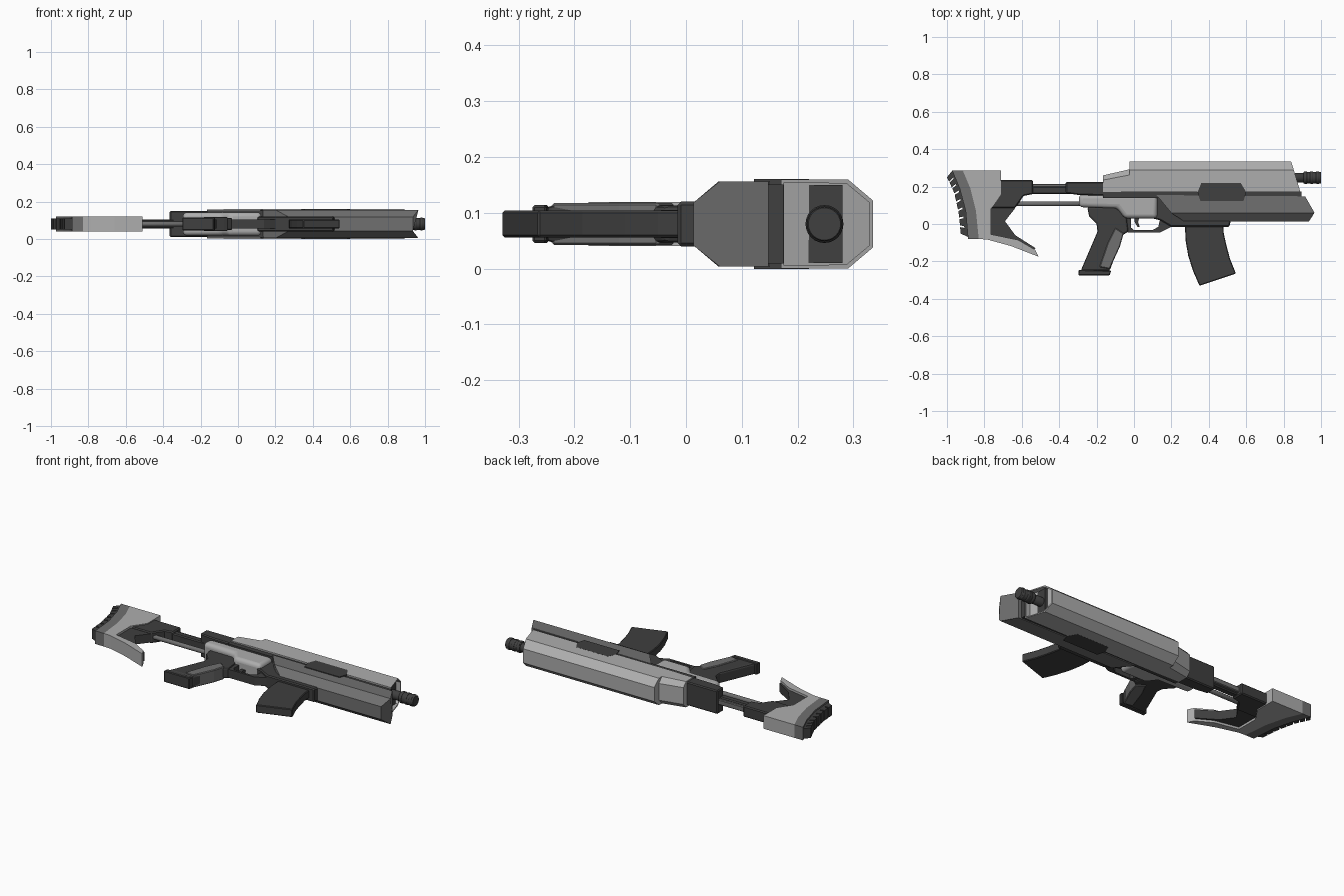
import bpy, bmesh, math
from mathutils import Vector

if "Cube" in bpy.data.objects:
    bpy.data.objects.remove(bpy.data.objects["Cube"])

ZC = 0.08  # mid-plane of the whole model


def shade(name, v):
    m = bpy.data.materials.new(name)
    m.diffuse_color = (v, v, v, 1)
    m.use_nodes = True
    m.node_tree.nodes["Principled BSDF"].inputs["Base Color"].default_value = m.diffuse_color
    return m


LIGHT, MID, DARK = shade("light_grey", 0.42), shade("mid_grey", 0.16), shade("dark_grey", 0.05)


def finish(name, bm, mat, bevel=0, segs=1):
    bmesh.ops.recalc_face_normals(bm, faces=bm.faces[:])
    me = bpy.data.meshes.new(name)
    bm.to_mesh(me)
    bm.free()
    ob = bpy.data.objects.new(name, me)
    bpy.context.collection.objects.link(ob)
    me.materials.append(mat)
    if bevel:
        b = ob.modifiers.new("bevel", 'BEVEL')
        b.width, b.segments, b.limit_method = bevel, segs, 'ANGLE'
        b.angle_limit = math.radians(50)
    return ob


def loft(name, sections, mat, recess=None):
    """Skin closed loops of equal length and cap both ends."""
    bm = bmesh.new()
    loops = [[bm.verts.new(p) for p in s] for s in sections]
    n = len(loops[0])
    for a, b in zip(loops, loops[1:]):
        for i in range(n):
            bm.faces.new((a[i], a[(i + 1) % n], b[(i + 1) % n], b[i]))
    bm.faces.new(loops[0])
    cap = bm.faces.new(loops[-1])
    if recess:
        bmesh.ops.recalc_face_normals(bm, faces=bm.faces[:])
        bmesh.ops.inset_region(bm, faces=[cap], thickness=recess[0])
        ext = bmesh.ops.extrude_face_region(bm, geom=[cap])
        vs = [g for g in ext['geom'] if isinstance(g, bmesh.types.BMVert)]
        bmesh.ops.translate(bm, verts=vs, vec=(-recess[1], 0, 0))
        if cap.is_valid:
            bmesh.ops.delete(bm, geom=[cap], context='FACES_ONLY')
    return finish(name, bm, mat)


def prism(name, pts, half, mat, bevel=0, segs=1):
    """Side profile in XY given thickness about the mid-plane."""
    bm = bmesh.new()
    lo = [bm.verts.new((x, y, ZC - half)) for x, y in pts]
    hi = [bm.verts.new((x, y, ZC + half)) for x, y in pts]
    n = len(pts)
    bm.faces.new(lo)
    bm.faces.new(hi)
    for i in range(n):
        bm.faces.new((lo[i], lo[(i + 1) % n], hi[(i + 1) % n], hi[i]))
    return finish(name, bm, mat, bevel, segs)


def box(name, x0, x1, y0, y1, half, mat, bevel=0):
    return prism(name, [(x0, y0), (x1, y0), (x1, y1), (x0, y1)], half, mat, bevel)


def mirrored(half):
    """Half section of (x, y, half width) points -> full loop."""
    return [(x, y, ZC + w) for x, y, w in half] + [(x, y, ZC - w) for x, y, w in reversed(half)]


def tube(name, x0, x1, y, r, mat, n=24):
    bm = bmesh.new()
    bmesh.ops.create_cone(bm, cap_ends=True, segments=n, radius1=r, radius2=r, depth=x1 - x0)
    for v in bm.verts:
        v.co = Vector(((x0 + x1) / 2 + v.co.z, y + v.co.x, ZC + v.co.y))
    for f in bm.faces:
        f.smooth = len(f.verts) == 4
    return finish(name, bm, mat, 0.002)


def along(pts, t):
    """Point on a polyline, t in 0..1 by index."""
    s = t * (len(pts) - 1)
    i = min(int(s), len(pts) - 2)
    return tuple(Vector(pts[i]).lerp(Vector(pts[i + 1]), s - i))


# Upper shroud with slanted hollow front
loft("upper_shroud", [
    mirrored([(-0.025, 0.17, 0.08), (-0.025, 0.29, 0.08), (-0.025, 0.335, 0.042)]),
    mirrored([(0.89, 0.17, 0.08), (0.854, 0.29, 0.08), (0.84, 0.335, 0.042)])],
    LIGHT, recess=(0.008, 0.03))
box("shroud_core", 0.7, 0.845, 0.18, 0.28, 0.07, DARK)
loft("shroud_rear_taper", [
    mirrored([(-0.165, 0.17, 0.077), (-0.165, 0.235, 0.077), (-0.165, 0.26, 0.05)]),
    mirrored([(-0.025, 0.17, 0.08), (-0.025, 0.262, 0.08), (-0.025, 0.292, 0.05)])], LIGHT)

# Lower handguard with chamfered belly
loft("lower_handguard", [
    mirrored([(0.12, 0.155, 0.076), (0.2, 0.058, 0.076), (0.27, 0.013, 0.038)]),
    mirrored([(0.915, 0.148, 0.076), (0.965, 0.06, 0.076), (0.935, 0.013, 0.038)])], MID)
box("centre_band", -0.165, 0.895, 0.14, 0.175, 0.071, DARK)
prism("side_panel", [(0.34, 0.17), (0.36, 0.22), (0.57, 0.22), (0.6, 0.17), (0.585, 0.122), (0.355, 0.122)],
      0.0805, DARK)

# Barrel and ringed muzzle
tube("barrel", 0.7, 0.92, 0.248, 0.026, DARK)
tube("muzzle", 0.905, 1.0, 0.248, 0.031, DARK)
for i in range(3):
    tube(f"muzzle_ring_{i}", 0.91 + i * 0.032, 0.925 + i * 0.032, 0.248, 0.034, DARK)

# Receiver
prism("receiver_rear", [(-0.365, 0.165), (-0.295, 0.155), (-0.1, 0.15), (-0.1, 0.225), (-0.365, 0.225)],
      0.07, DARK, 0.006)
r = prism("receiver_cover", [(-0.295, 0.158), (-0.295, 0.09), (-0.09, 0.085), (-0.05, 0.03), (0.125, 0.03), (0.125, 0.158)],
          0.062, LIGHT, 0.022, 4)
for p in r.data.polygons:
    p.use_smooth = True
with bpy.context.temp_override(object=r, active_object=r, selected_objects=[r], selected_editable_objects=[r]):
    bpy.ops.object.shade_smooth_by_angle(angle=math.radians(35))
prism("receiver_front", [(0.1, 0.155), (0.1, 0.03), (0.14, 0.02), (0.2, -0.015), (0.51, -0.015), (0.52, 0.03), (0.3, 0.155)],
      0.04, DARK, 0.006)

# Trigger guard and trigger
prism("trigger_guard", [(-0.06, 0.05), (-0.035, -0.045), (0.14, -0.045), (0.2, -0.015), (0.2, 0.03), (0.14, 0.03),
                        (0.13, -0.015), (0.1, -0.032), (0.0, -0.032), (-0.015, -0.02), (-0.015, 0.05)], 0.025, DARK)
prism("trigger", [(0.0, 0.04), (0.03, 0.04), (0.022, 0.01), (0.03, -0.015), (0.018, -0.015), (0.004, 0.01)], 0.008, DARK)

# Grip
prism("grip", [(-0.25, 0.09), (-0.24, 0.04), (-0.2, 0.0), (-0.195, -0.04), (-0.285, -0.25), (-0.13, -0.25),
               (-0.06, -0.06), (-0.03, -0.04), (-0.04, 0.04), (-0.07, 0.09)], 0.033, DARK, 0.01, 2)
prism("grip_base", [(-0.295, -0.245), (-0.298, -0.275), (-0.13, -0.275), (-0.122, -0.25)], 0.034, DARK, 0.004)
prism("grip_panel", [(-0.1, -0.02), (-0.055, -0.05), (-0.075, -0.12), (-0.13, -0.24), (-0.185, -0.23), (-0.14, -0.1)],
      0.038, MID, 0.004)

# Curved magazine
prism("magazine", [(0.272, 0.0), (0.276, -0.09), (0.29, -0.17), (0.315, -0.25), (0.35, -0.33), (0.545, -0.265),
                   (0.513, -0.185), (0.493, -0.11), (0.48, -0.05), (0.477, 0.0)], 0.024, DARK, 0.004)

# Stock rails
box("upper_rail", -0.6, -0.3, 0.16, 0.2, 0.024, DARK, 0.006)
box("upper_rail_top", -0.6, -0.3, 0.185, 0.215, 0.016, MID, 0.004)
tube("lower_rail", -0.68, -0.28, 0.108, 0.013, MID, 16)

# Stock body: sleeve, web, light frame
prism("stock_sleeve", [(-0.76, 0.235), (-0.54, 0.235), (-0.54, 0.16), (-0.59, 0.15), (-0.635, 0.085), (-0.78, 0.085)],
      0.033, DARK, 0.006)
prism("stock_web", [(-0.79, 0.09), (-0.635, 0.085), (-0.69, 0.015), (-0.635, -0.06), (-0.525, -0.13), (-0.56, -0.15),
                    (-0.79, -0.07)], 0.026, DARK)
inner = [(-0.915, 0.285), (-0.875, 0.19), (-0.845, 0.07), (-0.83, -0.08)]
prism("stock_frame", inner + [(-0.785, -0.083), (-0.66, -0.117), (-0.51, -0.175), (-0.528, -0.138), (-0.62, -0.085),
                              (-0.765, -0.055), (-0.765, 0.08), (-0.71, 0.16), (-0.71, 0.285)], 0.039, LIGHT)

# Butt plate and ribbed pad following the same curve
plate = [(-0.972, 0.285), (-0.932, 0.19), (-0.9, 0.07), (-0.887, -0.08)]
prism("butt_plate", plate + inner[::-1], 0.039, MID)
base = [(-0.975, 0.268), (-0.938, 0.18), (-0.912, 0.06), (-0.905, -0.06)]
edge = [(-1.0, 0.25), (-0.962, 0.17), (-0.936, 0.055), (-0.926, -0.06)]
prism("pad_base", base + [(-0.88, -0.06), (-0.88, 0.06), (-0.91, 0.18), (-0.95, 0.268)], 0.03, DARK)
RIBS = 8
for i in range(RIBS):
    a, b = i / RIBS, (i + 0.8) / RIBS
    prism(f"pad_rib_{i}", [along(edge, a), along(edge, b), along(plate, b), along(plate, a)], 0.03, DARK)
